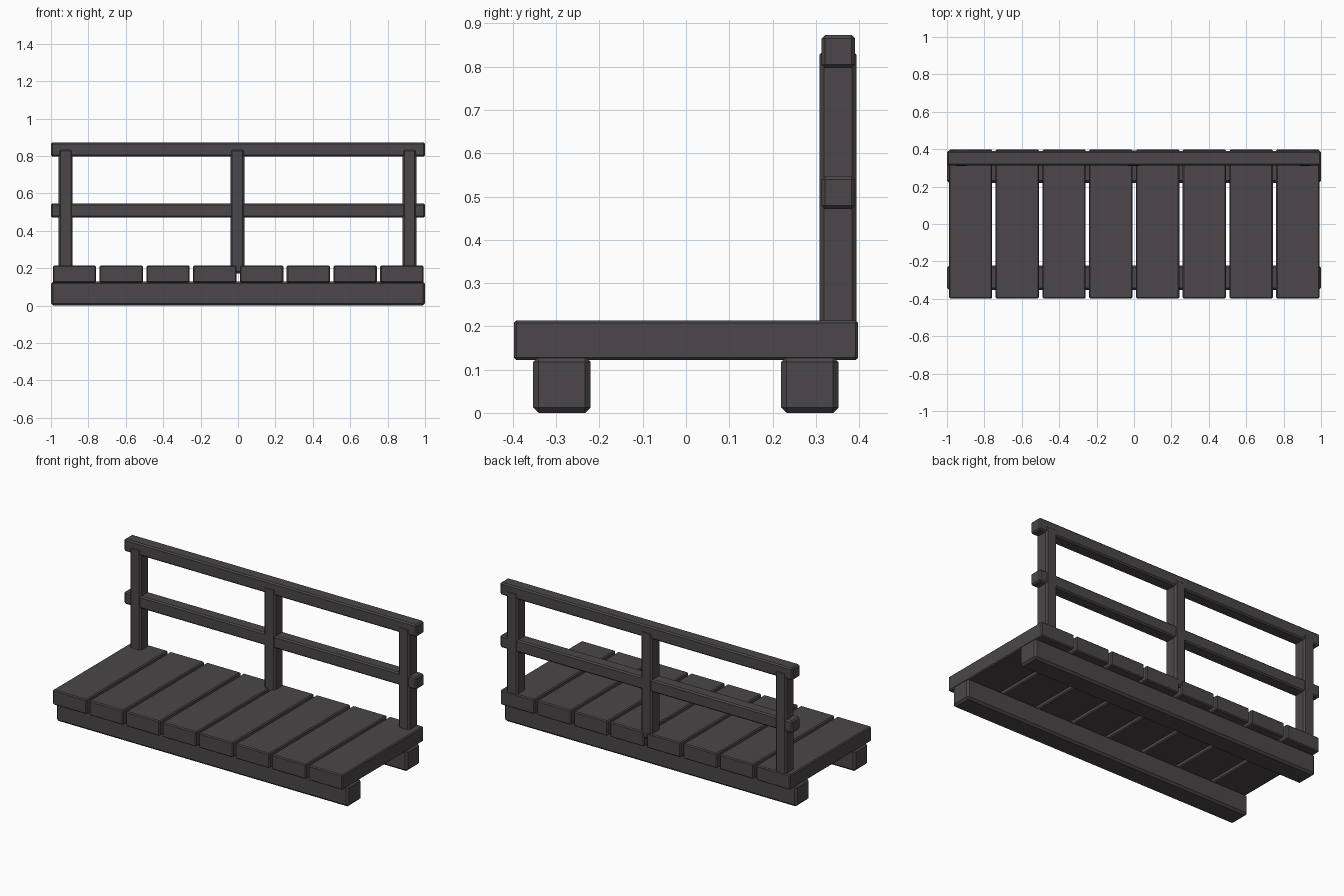
import bpy, bmesh

if "Cube" in bpy.data.objects:
    bpy.data.objects.remove(bpy.data.objects["Cube"])

# Single dark timber colour
wood = bpy.data.materials.new("dark_wood")
wood.diffuse_color = (0.070, 0.062, 0.067, 1)
wood.use_nodes = True
wood.node_tree.nodes["Principled BSDF"].inputs["Base Color"].default_value = wood.diffuse_color


def timber(name, lo, hi, chamfer):
    """Box between two corners with chamfered edges."""
    bm = bmesh.new()
    bmesh.ops.create_cube(bm, size=1)
    for v in bm.verts:
        v.co = [lo[i] + (v.co[i] + 0.5) * (hi[i] - lo[i]) for i in range(3)]
    bmesh.ops.bevel(bm, geom=bm.edges[:], offset=chamfer, segments=1,
                    profile=0.5, affect='EDGES')
    mesh = bpy.data.meshes.new(name)
    bm.to_mesh(mesh)
    bm.free()
    mesh.materials.append(wood)
    obj = bpy.data.objects.new(name, mesh)
    bpy.context.collection.objects.link(obj)
    return obj


# Two long support beams
for name, y in (("front_beam", -0.287), ("back_beam", 0.286)):
    timber(name, (-1, y - 0.066, 0), (1, y + 0.066, 0.13), 0.012)

# Eight deck planks
for i in range(8):
    x = -0.874 + i * 0.25
    timber(f"deck_plank_{i + 1}", (x - 0.116, -0.398, 0.122),
           (x + 0.116, 0.398, 0.214), 0.006)

# Three railing posts
for name, x in (("left_post", -0.922), ("middle_post", -0.003), ("right_post", 0.917)):
    timber(name, (x - 0.038, 0.309, 0.173), (x + 0.038, 0.394, 0.838), 0.01)

# Two horizontal rails
for name, z in (("middle_rail", 0.509), ("top_rail", 0.835)):
    timber(name, (-1, 0.313, z - 0.038), (1, 0.391, z + 0.038), 0.008)
